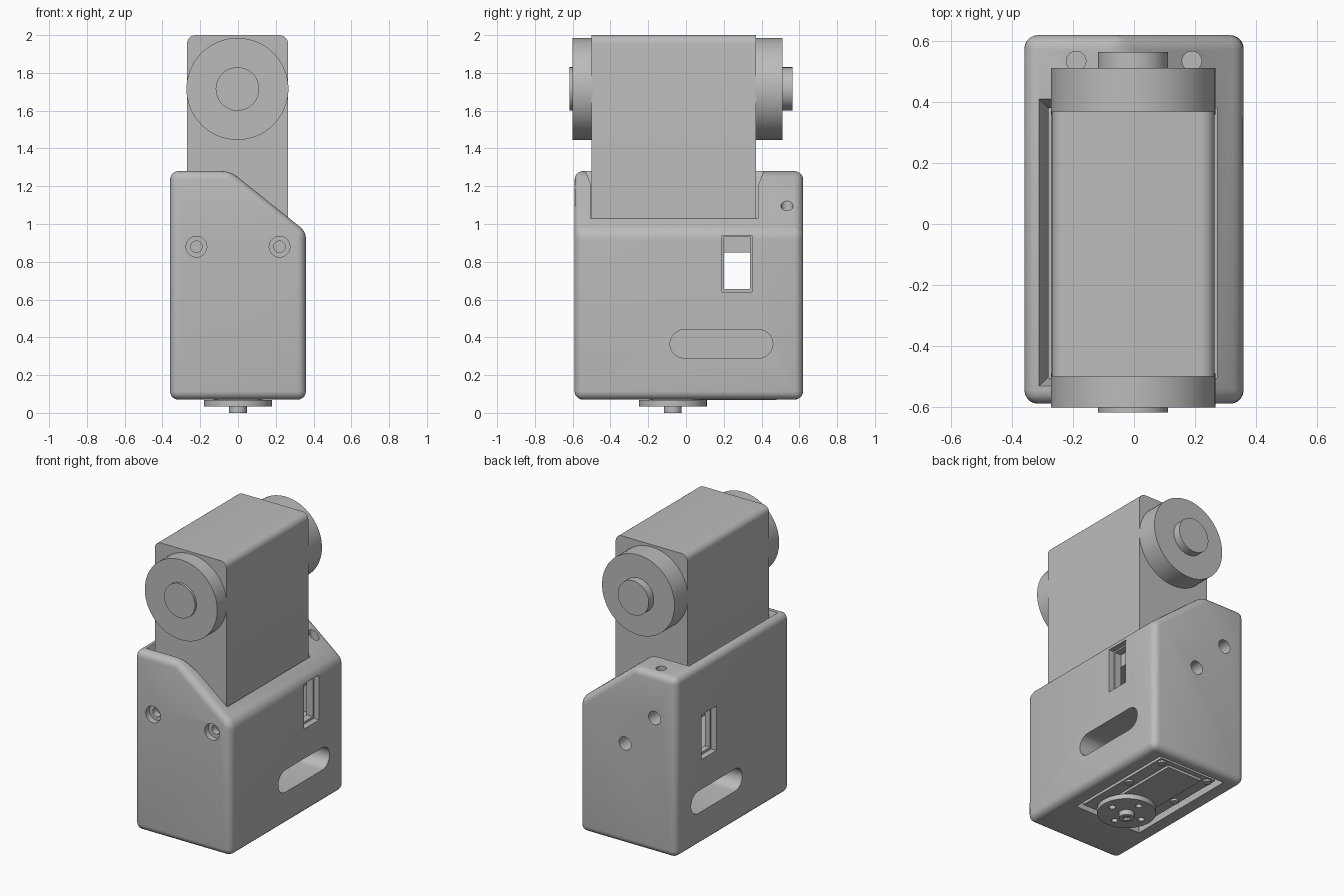
import bpy
import bmesh
from math import radians, pi, sin, cos
from mathutils import Matrix, Vector

if "Cube" in bpy.data.objects:
    bpy.data.objects.remove(bpy.data.objects["Cube"], do_unlink=True)

grey = bpy.data.materials.new("plain_grey")
grey.use_nodes = True
grey.diffuse_color = (0.5, 0.5, 0.5, 1)
grey.node_tree.nodes["Principled BSDF"].inputs["Base Color"].default_value = (0.5, 0.5, 0.5, 1)


def finish(name, bm):
    bmesh.ops.recalc_face_normals(bm, faces=bm.faces)
    mesh = bpy.data.meshes.new(name)
    bm.to_mesh(mesh)
    bm.free()
    mesh.materials.append(grey)
    ob = bpy.data.objects.new(name, mesh)
    bpy.context.collection.objects.link(ob)
    return ob


def prism(name, profile, start, end, axis="Y"):
    """Extrude a closed outline along Y (outline in x, z) or X (outline in y, z)."""
    bm = bmesh.new()
    place = (lambda a, b: (a, start, b)) if axis == "Y" else (lambda a, b: (start, a, b))
    face = bm.faces.new([bm.verts.new(place(a, b)) for a, b in profile])
    out = bmesh.ops.extrude_face_region(bm, geom=[face])
    move = Vector((0, end - start, 0)) if axis == "Y" else Vector((end - start, 0, 0))
    bmesh.ops.translate(bm, vec=move, verts=[v for v in out["geom"] if isinstance(v, bmesh.types.BMVert)])
    return finish(name, bm)


def box(name, x, y, z, grow=0.0):
    """Box from ranges; grow widens the top outline."""
    bm = bmesh.new()
    bmesh.ops.create_cube(bm, size=1)
    for v in bm.verts:
        top = v.co.z > 0
        g = grow if top else 0
        v.co = (x[1] + g if v.co.x > 0 else x[0] - g,
                y[1] + g if v.co.y > 0 else y[0] - g,
                z[1] if top else z[0])
    return finish(name, bm)


def cylinder(name, radius, start, end, sides=48):
    a, b = Vector(start), Vector(end)
    turn = (b - a).to_track_quat("Z", "Y").to_matrix().to_4x4()
    bm = bmesh.new()
    bmesh.ops.create_cone(bm, cap_ends=True, segments=sides, radius1=radius, radius2=radius,
                          depth=(b - a).length, matrix=Matrix.Translation((a + b) / 2) @ turn)
    return finish(name, bm)


def apply(ob, mod):
    bpy.context.view_layer.objects.active = ob
    bpy.ops.object.modifier_apply(modifier=mod.name)


def round_edges(ob, width, segments=5):
    mod = ob.modifiers.new("round", "BEVEL")
    mod.width, mod.segments = width, segments
    mod.limit_method, mod.angle_limit = "ANGLE", radians(25)
    apply(ob, mod)


def cut(ob, cutter):
    cutter.hide_render = True
    mod = ob.modifiers.new("cut", "BOOLEAN")
    mod.operation, mod.solver, mod.object = "DIFFERENCE", "EXACT", cutter
    apply(ob, mod)
    bpy.data.objects.remove(cutter, do_unlink=True)


# Housing shell with sloped shoulder
housing = prism("housing", [(-0.36, 0.07), (0.36, 0.07), (0.36, 0.96), (-0.04, 1.28), (-0.36, 1.28)],
                -0.59, 0.62)
round_edges(housing, 0.045)

# Upper motor bay with a flared mouth
cut(housing, box("bay", (-0.28, 0.272), (-0.505, 0.38), (0.65, 1.5)))
cut(housing, box("mouth", (-0.28, 0.27), (-0.5, 0.38), (1.2, 1.29), 0.035))

# Side windows and long rounded slots
cut(housing, box("window", (-0.5, 0.5), (0.2, 0.34), (0.655, 0.93)))
slot = [(0.385 + 0.075 * sin(t * pi / 12), 0.365 - 0.075 * cos(t * pi / 12)) for t in range(13)]
slot += [(-0.01 - 0.075 * sin(t * pi / 12), 0.365 + 0.075 * cos(t * pi / 12)) for t in range(13)]
for s in (-1, 1):
    cut(housing, box("window_step", sorted((s * 0.32, s * 0.5)), (0.19, 0.35), (0.64, 0.94)))
    cut(housing, prism("slot", slot, s * 0.06, s * 0.5, "X"))

# Screw holes: front counterbores, shoulder counterbores, back cable holes
for x in (-0.22, 0.22):
    cut(housing, cylinder("bore", 0.055, (x, -0.7, 0.88), (x, -0.55, 0.88)))
    cut(housing, cylinder("hole", 0.03, (x, -0.7, 0.88), (x, -0.45, 0.88)))
for x, z in ((-0.19, 1.25), (0.19, 1.04)):
    cut(housing, cylinder("bore", 0.032, (x, 0.535, z - 0.2), (x, 0.535, 1.4)))
for x, z in ((-0.2, 0.98), (0.02, 0.75)):
    cut(housing, cylinder("hole", 0.045, (x, 0.4, z), (x, 0.7, z)))

# Underside recess
cut(housing, box("recess", (-0.25, 0.25), (-0.25, 0.55), (0, 0.13)))

# Upper motor block
motor = prism("upper_motor", [(-0.27, 0.85), (0.265, 0.85), (0.265, 2), (-0.27, 2)], -0.5, 0.37)
bm = bmesh.new()
bm.from_mesh(motor.data)
top_edges = [e for e in bm.edges if all(v.co.z > 1.9 for v in e.verts)
             and abs(e.verts[0].co.y - e.verts[1].co.y) > 0.5]
bmesh.ops.bevel(bm, geom=top_edges, offset=0.045, segments=6, profile=0.5, affect="EDGES")
bm.to_mesh(motor.data)
bm.free()

# Side discs and hubs of the upper motor
parts = [housing, motor]
for name, r, y0, y1 in (("front_disc", 0.27, -0.49, -0.602), ("front_hub", 0.115, -0.59, -0.618),
                        ("back_disc", 0.27, 0.36, 0.512), ("back_hub", 0.115, 0.5, 0.565)):
    parts.append(cylinder(name, r, (-0.003, y0, 1.715), (-0.003, y1, 1.715), 64))

# Lower motor face in the recess, with corner screws
parts.append(box("lower_motor", (-0.215, 0.215), (-0.225, 0.515), (0.085, 0.15)))
parts.append(box("lower_motor_cover", (-0.13, 0.13), (-0.19, 0.48), (0.068, 0.1)))
for x in (-0.18, 0.18):
    for y in (0.17, 0.48):
        parts.append(cylinder("corner_screw", 0.025, (x, y, 0.072), (x, y, 0.1), 20))

# Output horn with four holes, hub and screw
horn = cylinder("output_horn", 0.18, (0, -0.07, 0.035), (0, -0.07, 0.068), 64)
for k in range(4):
    x, y = 0.115 * cos(k * pi / 2), -0.07 + 0.115 * sin(k * pi / 2)
    cut(horn, cylinder("hole", 0.02, (x, y, 0), (x, y, 0.06), 20))
hub = cylinder("output_hub", 0.047, (0, -0.07, 0), (0, -0.07, 0.12), 32)
cut(hub, cylinder("socket", 0.025, (0, -0.07, -0.05), (0, -0.07, 0.015), 6))
parts += [horn, hub]

# Smooth shading with crisp edges
bpy.ops.object.select_all(action="DESELECT")
for ob in parts:
    ob.select_set(True)
bpy.context.view_layer.objects.active = housing
bpy.ops.object.shade_smooth_by_angle(angle=radians(30))
